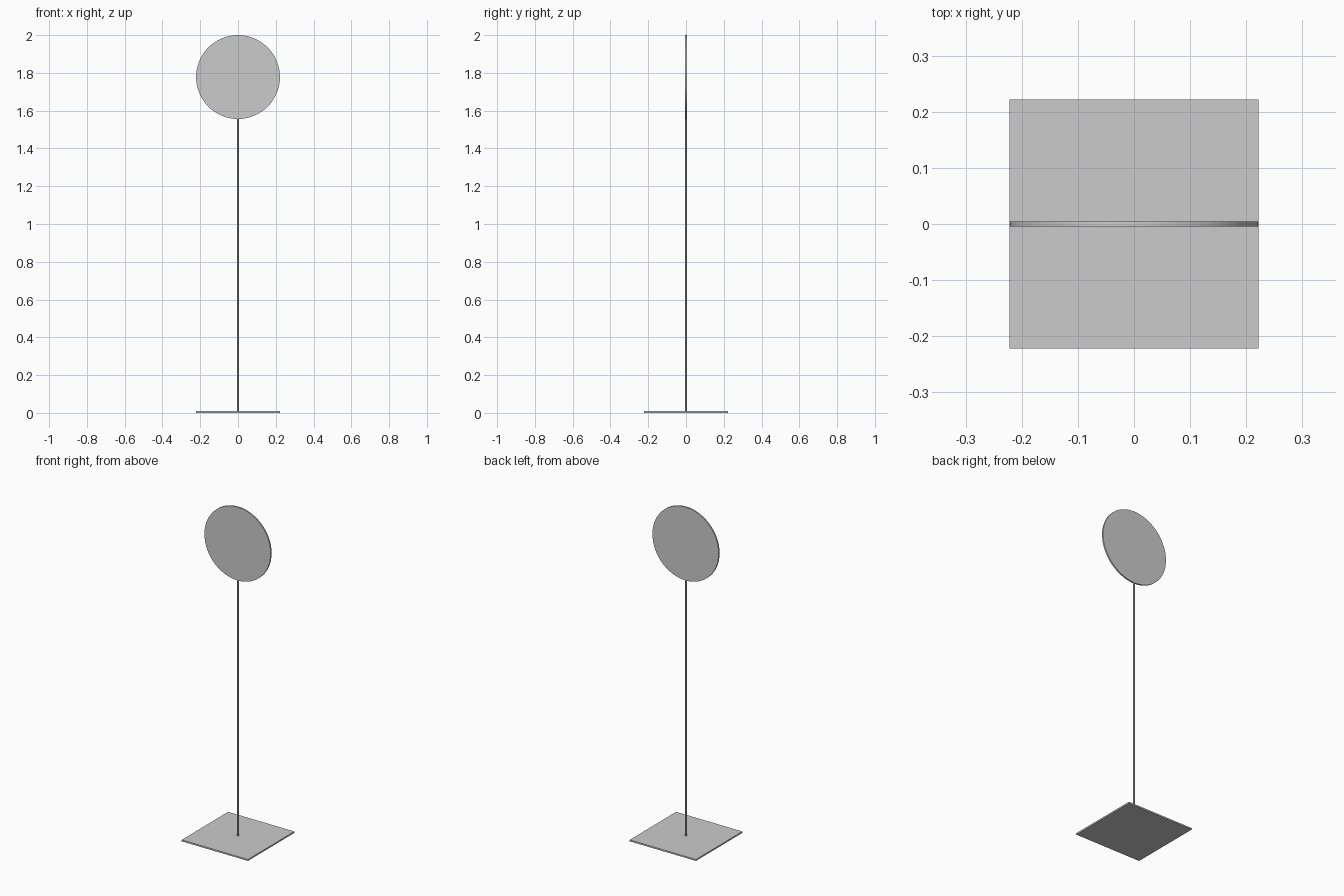
import bpy, math

if "Cube" in bpy.data.objects:
    bpy.data.objects.remove(bpy.data.objects["Cube"])

RADIUS, THICK, HEIGHT = 0.222, 0.009, 2.0


def finish(name):
    obj = bpy.context.object
    obj.name = name
    bpy.ops.object.transform_apply(location=False, rotation=True, scale=True)
    return obj


def cylinder(name, radius, depth, z, sides, tilt=0.0):
    bpy.ops.mesh.primitive_cylinder_add(vertices=sides, radius=radius, depth=depth,
                                        location=(0, 0, z), rotation=(tilt, 0, 0))
    obj = finish(name)
    bpy.ops.object.shade_smooth_by_angle(angle=math.radians(30))
    return obj


# Thin square foot plate
bpy.ops.mesh.primitive_cube_add(size=1, location=(0, 0, THICK / 2))
bpy.context.object.scale = (2 * RADIUS, 2 * RADIUS, THICK)
finish("base_plate")

# Slender post from the plate to the lower rim of the disc
post_top = HEIGHT - 2 * RADIUS + 0.002
cylinder("post", THICK / 2, post_top - THICK, (post_top + THICK) / 2, 24)

# Round sign disc facing the front
cylinder("sign_disc", RADIUS, THICK, HEIGHT - RADIUS, 64, math.pi / 2)
